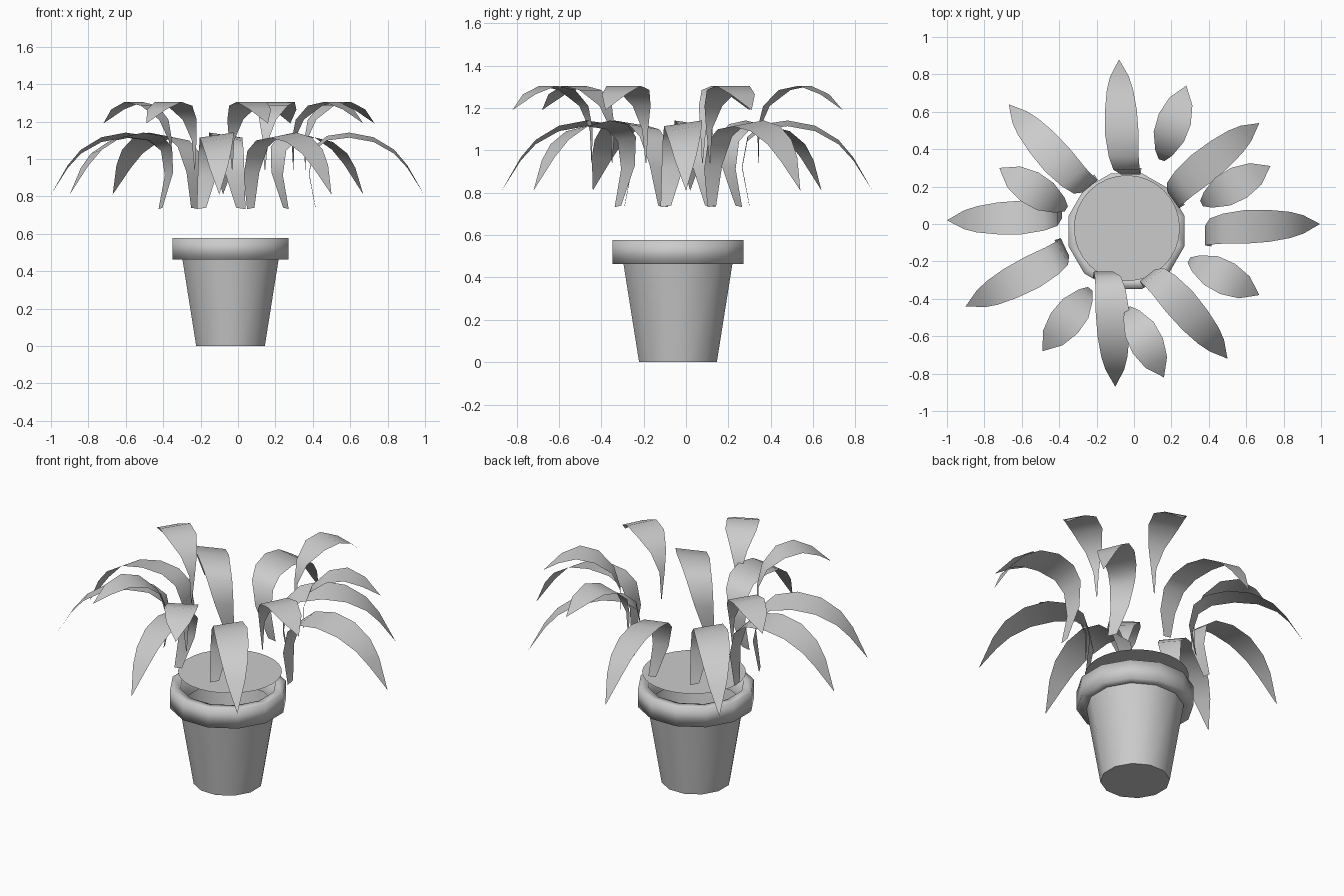
import bpy
import bmesh
from math import sin, cos, radians, tau

cube = bpy.data.objects.get("Cube")
if cube:
    bpy.data.objects.remove(cube, do_unlink=True)

grey = bpy.data.materials.new("plain grey")
grey.use_nodes = True
tone = (0.6, 0.6, 0.6, 1)
grey.diffuse_color = tone
for node in grey.node_tree.nodes:
    if node.type == 'BSDF_PRINCIPLED':
        node.inputs["Base Color"].default_value = tone


def finish(name, bm, sharp=180):
    """Turn a bmesh into a smooth shaded object, sharp above an angle."""
    mesh = bpy.data.meshes.new(name)
    bm.to_mesh(mesh)
    bm.free()
    mesh.materials.append(grey)
    for poly in mesh.polygons:
        poly.use_smooth = True
    mesh.set_sharp_from_angle(angle=radians(sharp))
    obj = bpy.data.objects.new(name, mesh)
    bpy.context.collection.objects.link(obj)
    return obj


def lathe(name, profile, sides, centre, base=False, sharp=180):
    """Spin (radius, height) points into rings, with an optional base cap."""
    bm = bmesh.new()
    rings = []
    for r, z in profile:
        rings.append([bm.verts.new((centre[0] + r * cos(tau * (i + 0.5) / sides),
                                    centre[1] + r * sin(tau * (i + 0.5) / sides), z))
                      for i in range(sides)])
    for a, b in zip(rings, rings[1:]):
        for i in range(sides):
            j = (i + 1) % sides
            bm.faces.new((a[i], a[j], b[j], b[i]))
    if base:
        bm.faces.new(rings[0][::-1])
    return finish(name, bm, sharp)


def leaf(name, rows, tip, angle, tilt=0):
    """Ribbon of (distance from tip, height, left edge, right edge) rows."""
    c, s = cos(radians(angle)), sin(radians(angle))
    bm = bmesh.new()

    def point(back, side, z):
        return bm.verts.new((tip[0] - back * c - side * s,
                             tip[1] - back * s + side * c, z + side * tilt))

    pairs = [(point(d, left, z), point(d, right, z)) for d, z, left, right in rows[:-1]]
    for a, b in zip(pairs, pairs[1:]):
        bm.faces.new((a[0], a[1], b[1], b[0]))
    end = point(rows[-1][0], 0, rows[-1][1])
    bm.faces.new((pairs[-1][0], pairs[-1][1], end))
    return finish(name, bm)


# Pot: tapered body and a soft, stepped rim
middle = (-0.04, -0.038)
lathe("pot_body", [(0.19, 0), (0.266, 0.463)], 12, middle, base=True, sharp=50)
lathe("pot_rim", [(0.266, 0.463), (0.32, 0.463), (0.32, 0.578),
                  (0.264, 0.578), (0.25, 0.463)], 12, middle)

# Soil disc, hovering just over the rim
bm = bmesh.new()
bmesh.ops.create_circle(bm, cap_ends=True, segments=32, radius=0.283)
bmesh.ops.translate(bm, verts=bm.verts, vec=(-0.038, -0.022, 0.655))
finish("soil", bm)

# Long leaves: upright stem arching out to a drooping tip, right edge lower
long_rows = [(0.58, 0.75, -0.07, -0.12), (0.615, 0.93, -0.01, -0.115),
             (0.59, 1.06, 0.03, -0.11), (0.52, 1.115, 0.055, -0.105),
             (0.40, 1.13, 0.075, -0.105), (0.27, 1.105, 0.075, -0.095),
             (0.16, 1.04, 0.065, -0.075), (0.09, 0.96, 0.047, -0.052),
             (0, 0.81, 0, 0)]
long_places = [((0.995, 0), 0), ((0.67, 0.54), 36), ((-0.08, 0.88), 90),
               ((-0.67, 0.64), 129), ((-1.0, 0.02), 180), ((-0.90, -0.44), 205),
               ((-0.10, -0.87), 270), ((0.50, -0.72), 308)]
for n, (tip, angle) in enumerate(long_places, 1):
    leaf(f"long_leaf_{n}", long_rows, tip, angle, tilt=0.15)

# Short leaves: higher, with a stem that thins to a sliver
short_rows = [(0.42, 0.94, 0.002, -0.002), (0.42, 1.1, 0.012, -0.02),
              (0.38, 1.21, 0.045, -0.05), (0.29, 1.285, 0.085, -0.085),
              (0.19, 1.305, 0.09, -0.09), (0.09, 1.265, 0.065, -0.065),
              (0, 1.19, 0, 0)]
short_places = [((0.28, 0.74), 71), ((0.73, 0.31), 28), ((0.67, -0.38), -27),
                ((0.16, -0.82), -63), ((-0.49, -0.68), 232), ((-0.72, 0.30), 148)]
for n, (tip, angle) in enumerate(short_places, 1):
    leaf(f"short_leaf_{n}", short_rows, tip, angle)
